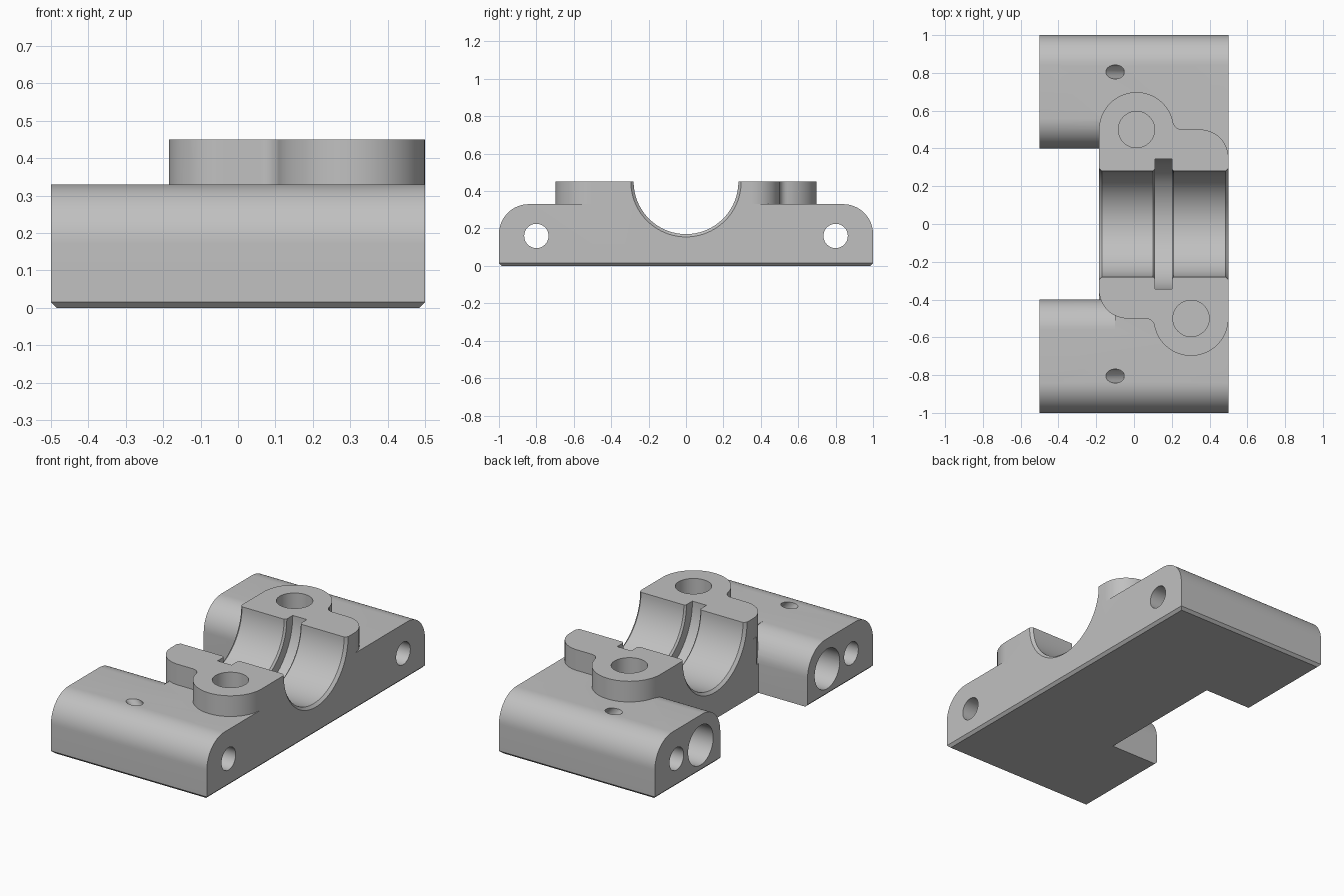
import bpy, bmesh
from math import sin, cos, pi, radians
from mathutils import Vector

if "Cube" in bpy.data.objects:
    bpy.data.objects.remove(bpy.data.objects["Cube"], do_unlink=True)

grey = bpy.data.materials.new("machined grey")
grey.use_nodes = True
grey.diffuse_color = (0.53, 0.53, 0.53, 1)
grey.node_tree.nodes["Principled BSDF"].inputs["Base Color"].default_value = grey.diffuse_color


def arc(cx, cy, r, a0, a1, n=16):
    angles = [radians(a0 + (a1 - a0) * i / n) for i in range(n + 1)]
    return [(cx + r * cos(a), cy + r * sin(a)) for a in angles]


def to_object(name, bm):
    bmesh.ops.recalc_face_normals(bm, faces=bm.faces)
    mesh = bpy.data.meshes.new(name)
    bm.to_mesh(mesh)
    bm.free()
    mesh.materials.append(grey)
    obj = bpy.data.objects.new(name, mesh)
    bpy.context.collection.objects.link(obj)
    return obj


def prism(points, depth):
    bm = bmesh.new()
    face = bm.faces.new([bm.verts.new(p) for p in points])
    ext = bmesh.ops.extrude_face_region(bm, geom=[face])
    verts = [v for v in ext["geom"] if isinstance(v, bmesh.types.BMVert)]
    bmesh.ops.translate(bm, vec=Vector(depth), verts=verts)
    return bm


def lathe(stations, origin, direction, n=64):
    """Closed turned solid from (distance, radius) pairs along a direction."""
    turn = Vector((0, 0, 1)).rotation_difference(Vector(direction))
    bm = bmesh.new()
    rings = []
    for d, r in stations:
        rings.append([bm.verts.new(Vector(origin) + turn @ Vector(
            (r * cos(2 * pi * i / n), r * sin(2 * pi * i / n), d))) for i in range(n)])
    for a, b in zip(rings, rings[1:]):
        for i in range(n):
            j = (i + 1) % n
            bm.faces.new((a[i], a[j], b[j], b[i]))
    bm.faces.new(rings[0])
    bm.faces.new(rings[-1])
    return bm


def combine(target, bm, operation):
    tool = to_object("tool", bm)
    tool.hide_render = True
    mod = target.modifiers.new("combine", "BOOLEAN")
    mod.operation, mod.solver, mod.object = operation, "EXACT", tool
    bpy.ops.object.select_all(action="DESELECT")
    bpy.context.view_layer.objects.active = target
    target.select_set(True)
    bpy.ops.object.modifier_apply(modifier=mod.name)
    bpy.data.objects.remove(tool, do_unlink=True)


TOP, BASE, WALL, R = 0.45, 0.33, -0.185, 0.16

# Base slab with rounded long edges and a chamfered underside
section = [(-1, 0), (1, 0)] + arc(1 - R, BASE - R, R, 0, 90) + arc(-1 + R, BASE - R, R, 90, 180)
bm = prism([(-0.5, y, z) for y, z in section], (1, 0, 0))
bottom = [e for e in bm.edges if all(v.co.z < 1e-5 for v in e.verts)]
bmesh.ops.bevel(bm, geom=bottom, offset=0.015, segments=1, affect="EDGES")
block = to_object("bearing_block", bm)

# Opening between the arms
combine(block, prism([(-0.7, -0.4, -0.1), (WALL, -0.4, -0.1), (WALL, 0.4, -0.1), (-0.7, 0.4, -0.1)],
                     (0, 0, 1)), "DIFFERENCE")

# Rounded inner top edges of the arms
for s in (1, -1):
    corner = arc(0.4 + R, BASE - R, R, 180, 90) + [(0.4 + R, 0.36), (0.38, 0.36), (0.38, BASE - R)]
    combine(block, prism([(-0.6, s * y, z) for y, z in corner], (0.5, 0, 0)), "DIFFERENCE")

# Raised bearing seat: each half is the other turned half a turn
half = (arc(0.35, 0.35, 0.15, 0, 90) + arc(0.255, 0.55, 0.05, 270, 192, 8)
        + arc(0.013, 0.5, 0.198, 12, 180, 28))
middle = (0.5 + WALL) / 2
outline = half + [(2 * middle - x, -y) for x, y in half]
combine(block, prism([(x, y, 0.1) for x, y in outline], (0, 0, TOP - 0.1)), "UNION")

# Half bore with chamfered mouths and a ring groove
bore = [(-0.205, 0.315), (-0.17, 0.28), (0.1, 0.28), (0.11, 0.29), (0.11, 0.345), (0.2, 0.345),
        (0.2, 0.29), (0.21, 0.28), (0.485, 0.28), (0.52, 0.315)]
combine(block, lathe(bore, (0, 0, TOP), (1, 0, 0), 96), "DIFFERENCE")

# Bolt holes in the seat
for x, y in ((0.013, 0.5), (0.302, -0.5)):
    combine(block, lathe([(0, 0.096), (0.4, 0.096)], (x, y, 0.1), (0, 0, 1)), "DIFFERENCE")

for s in (1, -1):
    # Rod hole through each arm
    combine(block, lathe([(0, 0.065), (1.2, 0.065)], (-0.6, s * 0.8, 0.16), (1, 0, 0)), "DIFFERENCE")
    # Large blind pocket in the arm end
    combine(block, lathe([(0, 0.115), (0.4, 0.115)], (-0.6, s * 0.58, 0.155), (1, 0, 0)), "DIFFERENCE")
    # Slanted set-screw hole reaching the rod hole
    combine(block, lathe([(-0.1, 0.037), (0.24, 0.037)], (-0.1, s * 0.805, BASE), (0.66, 0, -0.75), 32),
            "DIFFERENCE")

block.select_set(True)
bpy.context.view_layer.objects.active = block
bpy.ops.object.shade_smooth_by_angle(angle=radians(30))
